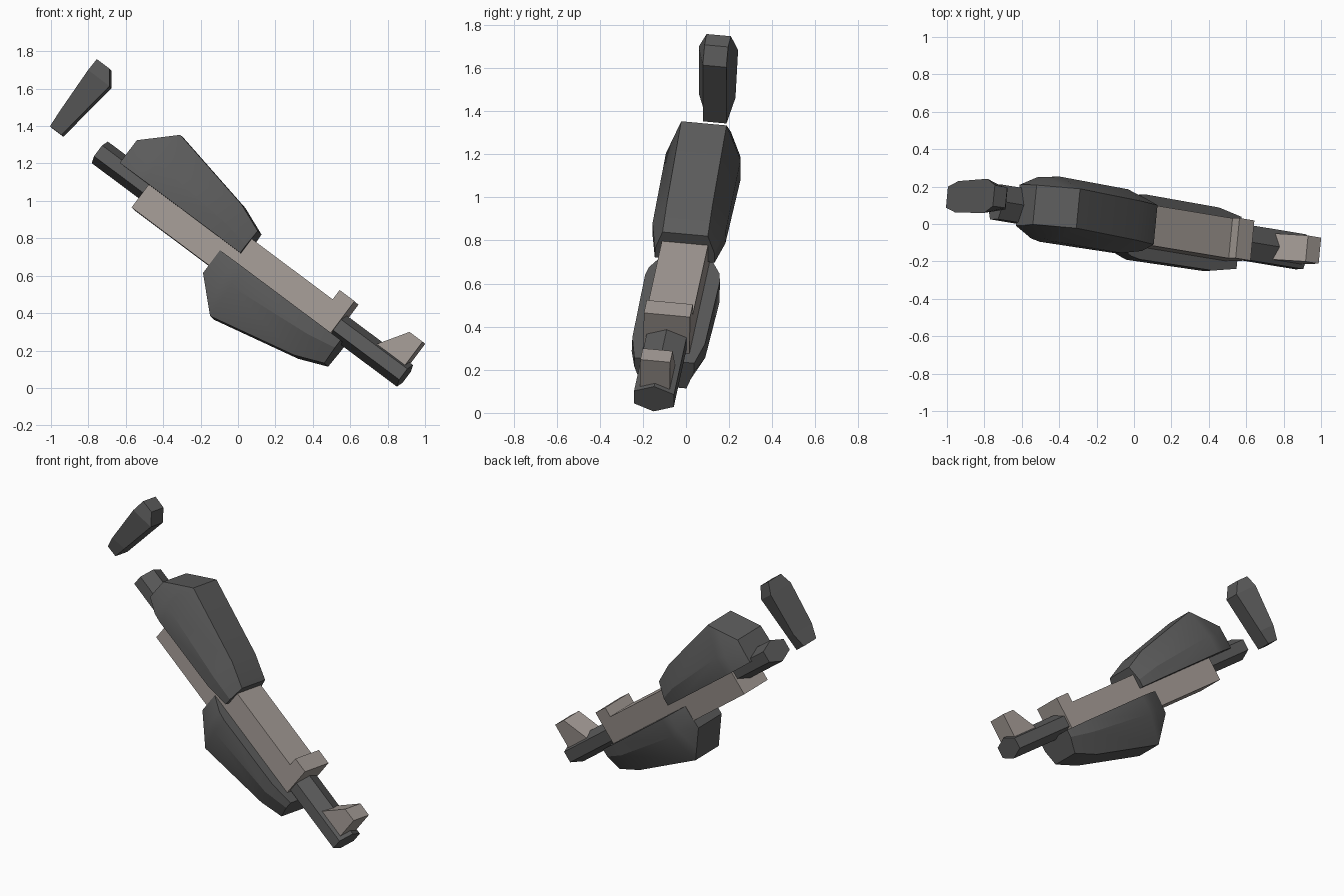
import bpy, bmesh, math
from mathutils import Vector, Matrix

if "Cube" in bpy.data.objects:
    bpy.data.objects.remove(bpy.data.objects["Cube"])

# Tilted frame: local x runs along the barrel, y is sideways, z is up
a = Vector((0.794, -0.131, -0.593)).normalized()
up = a.cross(Vector((0.094, 0.9915, -0.089))).normalized()
side = up.cross(a)
FRAME = Matrix.Translation((0, 0, 0.75)) @ Matrix((a, side, up)).transposed().to_4x4()


def material(name, rgb):
    m = bpy.data.materials.new(name)
    m.diffuse_color = (*rgb, 1)
    m.use_nodes = True
    m.node_tree.nodes["Principled BSDF"].inputs["Base Color"].default_value = m.diffuse_color
    return m


dark = material("dark grey", (0.105, 0.105, 0.105))
tan = material("warm grey", (0.36, 0.32, 0.295))


def loft(name, rings, mat, smooth=False):
    """Skin a list of equal-length rings and close both ends."""
    bm = bmesh.new()
    vs = [[bm.verts.new(p) for p in r] for r in rings]
    n = len(vs[0])
    for r0, r1 in zip(vs, vs[1:]):
        for i in range(n):
            j = (i + 1) % n
            bm.faces.new((r0[i], r0[j], r1[j], r1[i]))
    bm.faces.new(vs[0])
    bm.faces.new(vs[-1])
    bmesh.ops.recalc_face_normals(bm, faces=bm.faces)
    me = bpy.data.meshes.new(name)
    bm.to_mesh(me)
    bm.free()
    me.materials.append(mat)
    ob = bpy.data.objects.new(name, me)
    bpy.context.collection.objects.link(ob)
    ob.matrix_world = FRAME
    if smooth:
        bpy.ops.object.select_all(action='DESELECT')
        ob.select_set(True)
        bpy.context.view_layer.objects.active = ob
        bpy.ops.object.shade_smooth_by_angle(angle=math.radians(22))
    return ob


def extrude(name, profile, half, mat):
    """Extrude a side profile of (x, z) points across the width."""
    return loft(name, [[(x, y, z) for x, z in profile] for y in (-half, half)], mat)


def hex_bar(name, x0, x1, z):
    ring = [(0.108 * math.sin(k * math.pi / 3), 0.072 * math.cos(k * math.pi / 3))
            for k in range(6)]
    loft(name, [[(x, y, z + h) for y, h in ring] for x in (x0, x1)], dark)


def shell(name, x0, z0, flip):
    # offset, base half-width, middle half-width, middle height, top height
    sections = [(0.0, 0.11, 0.11, 0.07, 0.152),
                (0.11, 0.165, 0.165, 0.10, 0.257),
                (0.17, 0.175, 0.175, 0.12, 0.314),
                (0.66, 0.17, 0.172, 0.08, 0.212),
                (0.815, 0.14, 0.14, 0.05, 0.15)]
    rings = []
    for dx, wb, wm, hm, ht in sections:
        half = [(wb, 0), (wm, hm), (0.106, ht)]
        ring = [(-w, h) for w, h in half] + [(w, h) for w, h in reversed(half)]
        rings.append([(x0 + dx, w, z0 + flip * h) for w, h in ring])
    loft(name, rings, dark, True)


# Body with raised rear block
extrude("body", [(-0.575, -0.17), (0.69, -0.17), (0.69, 0.142),
                 (0.59, 0.142), (0.59, 0.08), (-0.575, 0.08)], 0.108, tan)

# Upper and lower shells, the same shape turned over
shell("upper_shell", -0.77, -0.017, 1)
shell("lower_shell", -0.055, -0.07, -1)

# Six-sided bars at both ends
hex_bar("left_bar", -0.905, -0.3, -0.034)
hex_bar("right_bar", 0.5, 1.135, -0.015)

# Fin on the tip of the right bar
extrude("tip_fin", [(0.90, 0.0), (1.11, 0.0), (1.11, 0.187), (1.022, 0.187)], 0.07, tan)

# Loose block: wide at the back, narrow bulging front
block = [(-0.083, 0.057, -1.195, -1.118), (0.01, 0.085, -1.198, -1.105),
         (0.28, 0.092, -1.208, -1.068), (0.355, 0.057, -1.21, -1.126)]
loft("loose_block", [[(xb, -w - 0.012, z), (xf, -0.067, z), (xf, 0.043, z), (xb, w - 0.012, z)]
                     for z, w, xb, xf in block], dark)
